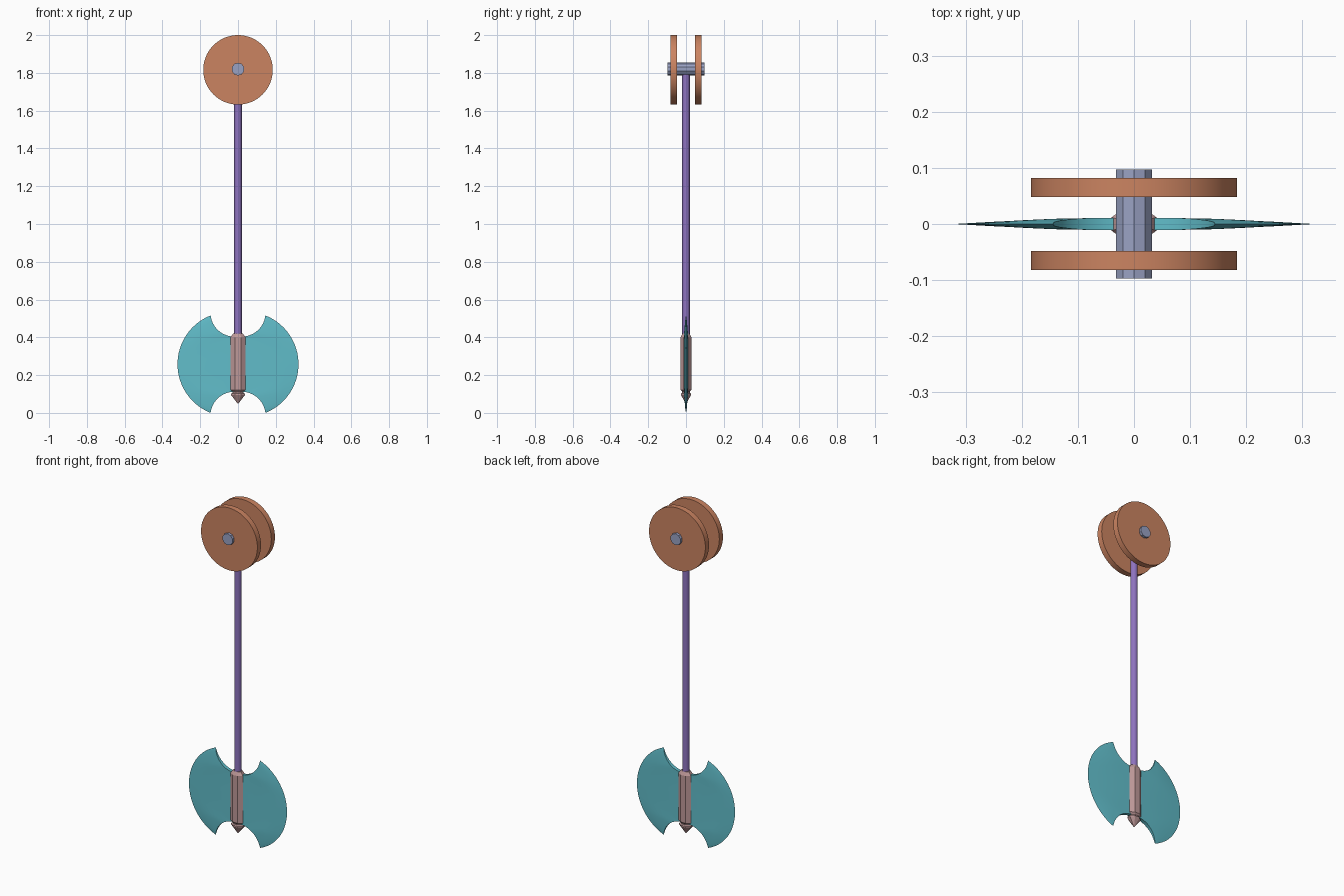
import bpy, bmesh, math

if "Cube" in bpy.data.objects:
    bpy.data.objects.remove(bpy.data.objects["Cube"])

def material(name, rgb):
    m = bpy.data.materials.new(name)
    m.diffuse_color = (*rgb, 1)
    m.use_nodes = True
    m.node_tree.nodes["Principled BSDF"].inputs["Base Color"].default_value = m.diffuse_color
    return m

COPPER = material("copper orange", (0.60, 0.23, 0.12))
STEEL = material("blue grey", (0.32, 0.36, 0.55))
PURPLE = material("purple", (0.27, 0.17, 0.52))
ROSE = material("dusty rose", (0.52, 0.32, 0.32))
TEAL = material("teal", (0.12, 0.51, 0.59))

def finish(name, bm, mat, angle=30):
    bmesh.ops.recalc_face_normals(bm, faces=bm.faces)
    me = bpy.data.meshes.new(name)
    bm.to_mesh(me)
    bm.free()
    me.materials.append(mat)
    ob = bpy.data.objects.new(name, me)
    bpy.context.collection.objects.link(ob)
    bpy.context.view_layer.objects.active = ob
    ob.select_set(True)
    bpy.ops.object.shade_smooth_by_angle(angle=math.radians(angle))
    ob.select_set(False)
    return ob

def cylinder(name, r, depth, loc, sides, mat, along_y=False, angle=30):
    rot = (math.pi / 2, 0, 0) if along_y else (0, 0, 0)
    bpy.ops.mesh.primitive_cylinder_add(vertices=sides, radius=r, depth=depth, location=loc, rotation=rot)
    ob = bpy.context.object
    ob.name = name
    ob.data.materials.append(mat)
    bpy.ops.object.shade_smooth_by_angle(angle=math.radians(angle))
    ob.select_set(False)

# Twin wheels on a short axle
WHEEL_Z = 1.816
for side, label in ((-1, "front"), (1, "back")):
    cylinder(label + "_wheel", 0.184, 0.034, (0, side * 0.065, WHEEL_Z), 64, COPPER, True)
cylinder("axle", 0.034, 0.195, (0, 0, WHEEL_Z + 0.004), 10, STEEL, True)

# Long shaft
cylinder("shaft", 0.02, 1.45, (0, 0, 1.085), 12, PURPLE, angle=35)

# Oval collar with grooved pointed end: (radius, height)
profile = [(0.003, 0.05), (0.037, 0.095), (0.037, 0.102), (0.028, 0.106),
           (0.028, 0.112), (0.04, 0.122), (0.04, 0.40), (0.026, 0.42)]
bm = bmesh.new()
N = 8
rings = []
for r, z in profile:
    k = r / math.cos(math.pi / N)
    rings.append([bm.verts.new((k * math.cos((i + .5) * math.tau / N),
                                0.72 * k * math.sin((i + .5) * math.tau / N), z)) for i in range(N)])
for a, b in zip(rings, rings[1:]):
    for i in range(N):
        j = (i + 1) % N
        bm.faces.new((a[i], a[j], b[j], b[i]))
bm.faces.new(rings[0])
bm.faces.new(rings[-1])
finish("collar", bm, ROSE, 20)

# Crescent blades: outer cutting arc and notched inner edge, thinning to the rim
MID, TIP_X, TIP_Z = 0.258, 0.145, 0.258
ARC_X, ARC_R = 0.043, 0.275
NOTCH_X, NOTCH_Z = 0.02, 0.272
NOTCH_R = math.hypot(TIP_X - NOTCH_X, TIP_Z - NOTCH_Z)
notch_a = math.atan2(TIP_Z - NOTCH_Z, TIP_X - NOTCH_X)
arc_a = math.atan2(TIP_Z, TIP_X - ARC_X)
arc_r = math.hypot(TIP_Z, TIP_X - ARC_X)
S = 12
upper = []
for i in range(S + 1):
    a = notch_a + (-math.pi / 2 - notch_a) * i / S
    upper.append((NOTCH_X + NOTCH_R * math.cos(a), NOTCH_Z + NOTCH_R * math.sin(a)))
inner = upper + [(NOTCH_X, 0.05), (NOTCH_X, -0.05)] + [(x, -z) for x, z in reversed(upper)]
M = len(inner)
outer = [(ARC_X + arc_r * math.cos(arc_a * (1 - 2 * i / (M - 1))),
          arc_r * math.sin(arc_a * (1 - 2 * i / (M - 1)))) for i in range(M)]

def blade(name, side):
    bm = bmesh.new()
    cols = (0, 0.3, 0.55, 0.78, 1)
    sheets = []
    for front in (-1, 1):
        rows = []
        for (xi, zi), (xo, zo) in zip(inner, outer):
            width = min(1, math.hypot(xo - xi, zo - zi) / 0.2)
            rows.append([bm.verts.new((side * (xi + (xo - xi) * s),
                                       front * 0.0105 * width ** 0.6 * (1 - s ** 1.8),
                                       MID + zi + (zo - zi) * s)) for s in cols])
        for a, b in zip(rows, rows[1:]):
            for j in range(len(cols) - 1):
                bm.faces.new((a[j], a[j + 1], b[j + 1], b[j]))
        sheets.append(rows)
    for i in range(M - 1):  # wall along the notches
        f, b = sheets
        bm.faces.new((f[i][0], f[i + 1][0], b[i + 1][0], b[i][0]))
    bmesh.ops.remove_doubles(bm, verts=bm.verts, dist=1e-5)
    finish(name, bm, TEAL, 30)

blade("right_blade", 1)
blade("left_blade", -1)
